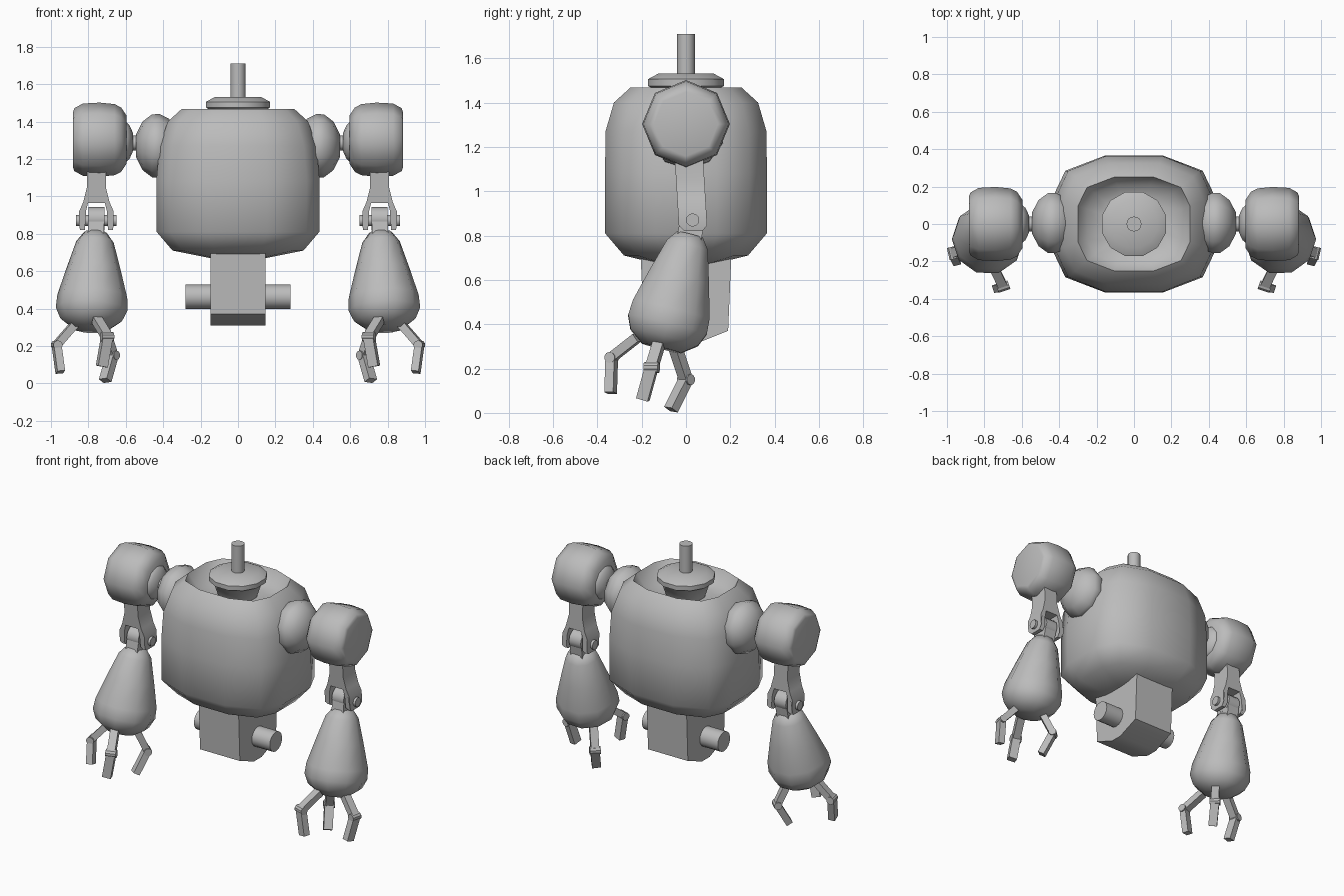
import bpy, bmesh, math
from mathutils import Vector

if "Cube" in bpy.data.objects:
    bpy.data.objects.remove(bpy.data.objects["Cube"])

grey = bpy.data.materials.new("metal_grey")
grey.diffuse_color = (0.5, 0.5, 0.5, 1)
grey.use_nodes = True
grey.node_tree.nodes["Principled BSDF"].inputs["Base Color"].default_value = grey.diffuse_color


def finish(name, bm, angle=35):
    bmesh.ops.recalc_face_normals(bm, faces=bm.faces)
    me = bpy.data.meshes.new(name)
    bm.to_mesh(me)
    bm.free()
    me.materials.append(grey)
    for p in me.polygons:
        p.use_smooth = True
    me.set_sharp_from_angle(angle=math.radians(angle))
    ob = bpy.data.objects.new(name, me)
    bpy.context.collection.objects.link(ob)
    return ob


def loft(name, rings, angle=35):
    """Skin a list of equal rings and cap both ends."""
    bm = bmesh.new()
    rows = [[bm.verts.new(p) for p in ring] for ring in rings]
    n = len(rows[0])
    for a, b in zip(rows, rows[1:]):
        for i in range(n):
            j = (i + 1) % n
            bm.faces.new((a[i], a[j], b[j], b[i]))
    bm.faces.new(rows[0])
    bm.faces.new(rows[-1])
    return finish(name, bm, angle)


def lathe(name, origin, axis, profile, n=8, angle=35, turn=0.0):
    """Turn (distance, radius) points around an axis."""
    axis = Vector(axis).normalized()
    ref = Vector((0, 0, 1)) if abs(axis.z) < 0.7 else Vector((1, 0, 0))
    u = (ref - axis * ref.dot(axis)).normalized()
    v = axis.cross(u)
    o = Vector(origin)
    rings = [[o + axis * t + (u * math.cos(a) + v * math.sin(a)) * r
              for a in (2 * math.pi * (i + turn) / n for i in range(n))]
             for t, r in profile]
    return loft(name, rings, angle)


def rod(name, p0, p1, width, depth, across):
    """Square bar between two points."""
    p0, p1 = Vector(p0), Vector(p1)
    d = (p1 - p0).normalized()
    s = Vector(across)
    s = (s - d * s.dot(d)).normalized()
    w = d.cross(s)
    rings = [[p + s * a * width / 2 + w * b * depth / 2
              for a, b in ((-1, -1), (1, -1), (1, 1), (-1, 1))] for p in (p0, p1)]
    return loft(name, rings)


# Torso: rounded-box rings, ending in a recess at the top
quarter = [(1, 0.38), (0.84, 0.78), (0.36, 1)]
outline = (quarter + [(-x, y) for x, y in reversed(quarter)]
           + [(-x, -y) for x, y in quarter] + [(x, -y) for x, y in reversed(quarter)])
torso_rings = [(0.67, 0.15, 0.12), (0.71, 0.35, 0.28), (0.81, 0.435, 0.365),
               (1.08, 0.437, 0.365), (1.27, 0.42, 0.363), (1.40, 0.375, 0.325),
               (1.468, 0.30, 0.25), (1.39, 0.25, 0.21), (1.37, 0.15, 0.12)]
loft("torso", [[(x * hx, y * hy, z) for x, y in outline] for z, hx, hy in torso_rings], 62)

# Neck plate and stem
lathe("neck_plate", (0, 0, 0), (0, 0, 1),
      [(1.37, 0.12), (1.46, 0.15), (1.475, 0.178), (1.505, 0.178), (1.53, 0.13)], 12, 60, 0.5)
lathe("neck_stem", (0, 0, 0), (0, 0, 1), [(1.52, 0.04), (1.71, 0.04)], 16)

# Pelvis block and hip axle
side = [(-0.205, 0.72), (-0.19, 0.37), (-0.04, 0.31), (0.04, 0.31), (0.19, 0.37), (0.205, 0.72)]
loft("pelvis", [[(x, y, z) for y, z in side] for x in (-0.147, 0.147)])
lathe("hip_axle", (0, 0, 0.463), (1, 0, 0), [(-0.28, 0.065), (0.28, 0.065)], 16)

# Arms, built once per side
for s, tag in ((1, "right"), (-1, "left")):
    def P(x, y, z):
        return Vector((s * x, y, z))

    X = P(1, 0, 0)
    lathe(f"{tag}_shoulder_ball", P(0, 0.005, 1.27), X,
          [(0.33, 0.10), (0.37, 0.145), (0.42, 0.17), (0.46, 0.168), (0.51, 0.13), (0.545, 0.06)],
          10, 60)
    lathe(f"{tag}_shoulder_link", P(0, 0, 1.285), X, [(0.52, 0.04), (0.59, 0.04)], 12)
    lathe(f"{tag}_shoulder_hub", P(0, 0, 1.29), X,
          [(0.562, 0.05), (0.58, 0.09), (0.605, 0.115), (0.62, 0.115)], 10, 50)
    lathe(f"{tag}_shoulder_drum", P(0, 0, 1.303), X,
          [(0.597, 0.13), (0.625, 0.172), (0.66, 0.19), (0.74, 0.198), (0.83, 0.193),
           (0.875, 0.168), (0.883, 0.145)], 8, 48)

    # Forked elbow bracket, extruded front to back along the tilted arm
    half = [(0.05, 1.16), (0.05, 1.05), (0.07, 0.97), (0.092, 0.92), (0.092, 0.845),
            (0.088, 0.82), (0.062, 0.82), (0.06, 0.845), (0.056, 0.92), (0.045, 0.965)]
    prof = half + [(-x, z) for x, z in reversed(half)]

    def depth(z, e):
        return 0.03 - (z - 0.87) * 0.06 + e * (0.064 if z > 0.83 else 0.04)

    loft(f"{tag}_elbow_fork", [[P(0.757 + x, depth(z, e), z) for x, z in prof] for e in (-1, 1)])
    lathe(f"{tag}_elbow_pin", P(0.757, 0.03, 0.87), X, [(-0.108, 0.03), (0.108, 0.03)], 12)
    lathe(f"{tag}_elbow_knuckle", P(0.757, 0.03, 0.88), X, [(-0.043, 0.062), (0.043, 0.062)], 12)
    rod(f"{tag}_elbow_neck", P(0.757, 0.03, 0.88), P(0.762, 0.01, 0.76), 0.086, 0.11, X)

    # Teardrop forearm
    lathe(f"{tag}_forearm", P(0.762, 0.018, 0.805), P(0.05, -0.25, -1),
          [(0, 0.062), (0.05, 0.10), (0.20, 0.145), (0.35, 0.187), (0.42, 0.192),
           (0.48, 0.165), (0.53, 0.095)], 10, 60)

    # Three two-part fingers: root, joint, tip
    palm = P(0.775, -0.11, 0.3)
    fingers = [("front", (0.755, -0.22, 0.34), (0.70, -0.335, 0.25), (0.728, -0.34, 0.09)),
               ("outer", (0.87, -0.12, 0.32), (0.97, -0.155, 0.205), (0.95, -0.195, 0.06)),
               ("inner", (0.72, -0.05, 0.30), (0.672, 0.0, 0.15), (0.71, -0.068, 0.015))]
    for label, *pts in fingers:
        root, joint, tip = (P(*p) for p in pts)
        out = joint - palm
        across = Vector((-out.y, out.x, 0)).normalized()
        rod(f"{tag}_{label}_finger_upper", root, joint, 0.05, 0.042, across)
        rod(f"{tag}_{label}_finger_tip", joint, tip, 0.055, 0.042, across)
        lathe(f"{tag}_{label}_finger_joint", joint, across, [(-0.033, 0.025), (0.033, 0.025)], 10)
